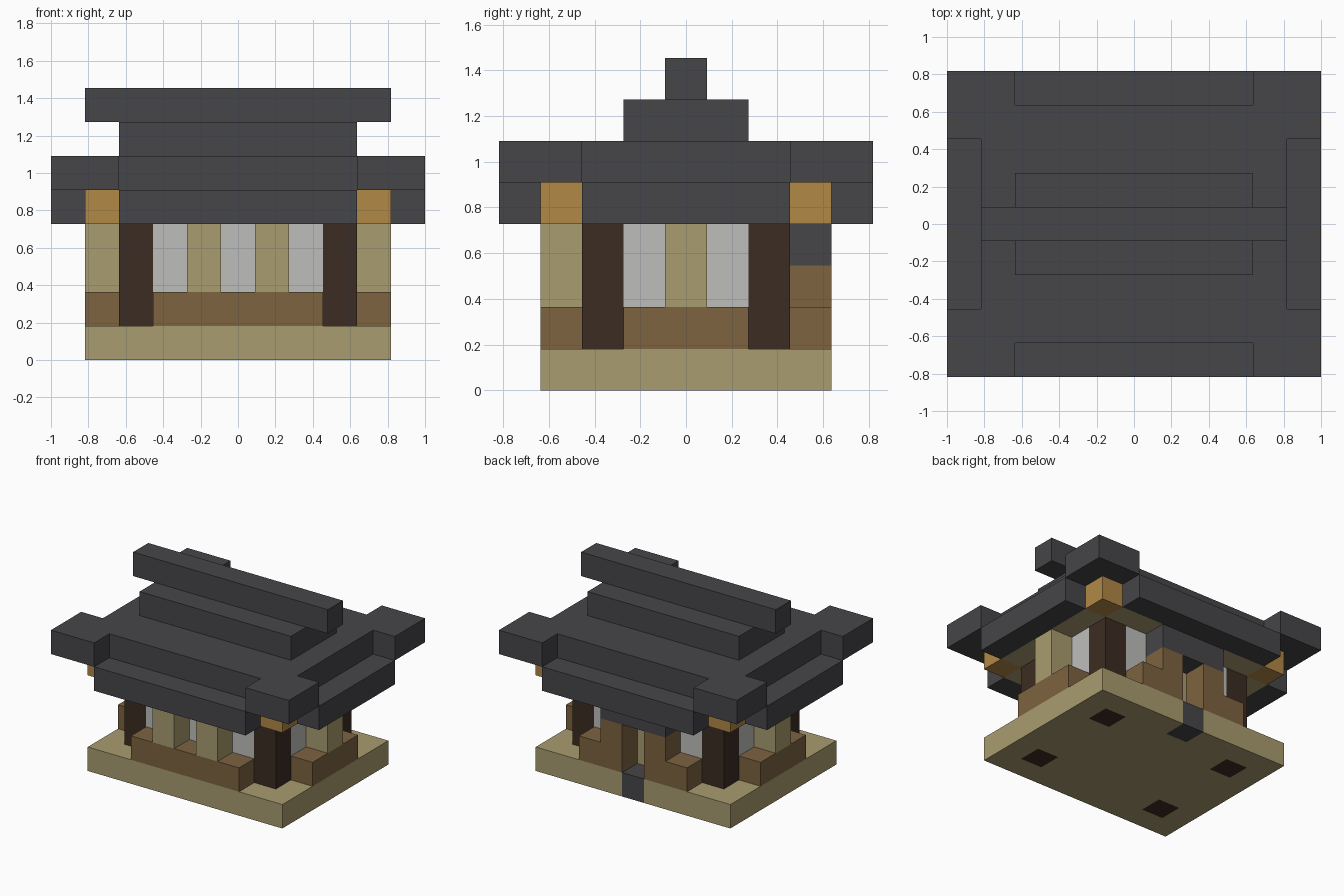
import bpy
import bmesh
from itertools import product
from mathutils import Vector

if "Cube" in bpy.data.objects:
    bpy.data.objects.remove(bpy.data.objects["Cube"], do_unlink=True)

# The pavilion sits on a grid of 11 x 9 x 8 cubes
NX, NY = 11, 9
U = 2 / NX


def material(name, hex_code):
    channels = [int(hex_code[i:i + 2], 16) / 255 for i in (0, 2, 4)]
    rgb = [c / 12.92 if c <= 0.04045 else ((c + 0.055) / 1.055) ** 2.4 for c in channels]
    mat = bpy.data.materials.new(name)
    mat.use_nodes = True
    mat.diffuse_color = (*rgb, 1)
    bsdf = next(n for n in mat.node_tree.nodes if n.type == "BSDF_PRINCIPLED")
    bsdf.inputs["Base Color"].default_value = (*rgb, 1)
    return mat


slate = material("slate_grey", "464549")
sand = material("sandstone", "A99C6F")
brown = material("brown_wood", "7D6341")
dark = material("dark_wood", "3B2C22")
honey = material("honey_wood", "B18845")
white = material("window_white", "BEBEBC")


def block(xs, ys, zs):
    """Cells of a box, each range given as inclusive (first, last)."""
    return set(product(*(range(a, b + 1) for a, b in (xs, ys, zs))))


def mirror(cells, in_x=True, in_y=True):
    """Add the mirrored copies of a set of cells."""
    if in_x:
        cells = cells | {(NX - 1 - x, y, z) for x, y, z in cells}
    if in_y:
        cells = cells | {(x, NY - 1 - y, z) for x, y, z in cells}
    return cells


def build(name, cells, mat):
    """Make the outer skin of a set of cells as one object."""
    bm = bmesh.new()
    origin = Vector((NX / 2, NY / 2, 0))
    for cell in cells:
        for axis in range(3):
            for side in (0, 1):
                near = list(cell)
                near[axis] += 2 * side - 1
                if tuple(near) in cells:
                    continue
                corners = []
                for a, b in ((0, 0), (1, 0), (1, 1), (0, 1)):
                    p = Vector(cell)
                    p[axis] += side
                    p[(axis + 1) % 3] += a
                    p[(axis + 2) % 3] += b
                    corners.append(bm.verts.new((p - origin) * U))
                bm.faces.new(corners if side else corners[::-1])
    bmesh.ops.remove_doubles(bm, verts=bm.verts, dist=U / 100)
    bmesh.ops.dissolve_limit(bm, angle_limit=0.01, verts=bm.verts, edges=bm.edges)
    mesh = bpy.data.meshes.new(name)
    bm.to_mesh(mesh)
    bm.free()
    mesh.materials.append(mat)
    obj = bpy.data.objects.new(name, mesh)
    bpy.context.collection.objects.link(obj)


# Corner posts run through the floor
posts = mirror(block((2, 2), (2, 2), (0, 3)))
build("corner_posts", posts, dark)

# Floor slab with a doorstep at the back
doorstep = block((5, 5), (7, 7), (0, 0))
build("floor_slab", block((1, 9), (1, 7), (0, 0)) - posts - doorstep, sand)
build("doorstep", doorstep, slate)

# Low wooden plinths on all sides, taller beside the back door
build("front_plinth", block((3, 7), (1, 1), (1, 1)), brown)
build("side_plinths", mirror(block((1, 1), (3, 5), (1, 1)), in_y=False), brown)
door_surround = block((3, 3), (7, 7), (1, 1)) | block((4, 4), (7, 7), (1, 2))
build("door_surround", mirror(door_surround, in_y=False), brown)
build("door_canopy", block((4, 6), (7, 7), (3, 3)), slate)

# Recessed walls and door
door = block((5, 5), (6, 6), (1, 3))
walls = block((2, 8), (2, 6), (1, 3)) - block((3, 7), (3, 5), (1, 3))
build("recessed_walls", walls - posts - door, white)
build("back_door", door, sand)

# Pillars standing on the plinths
build("front_pillars", mirror(block((4, 4), (1, 1), (2, 3)), in_y=False), sand)
build("side_pillars", mirror(block((1, 1), (4, 4), (2, 3)), in_y=False), sand)

# Ceiling layer with exposed corner beam ends
beam_ends = mirror(block((1, 1), (1, 1), (4, 4)))
build("beam_ends", beam_ends, honey)
build("ceiling", block((1, 9), (1, 7), (4, 4)) - beam_ends, sand)

# Roof: low eaves, main deck with raised corners, upper tier and ridge
eaves = mirror(block((2, 8), (0, 0), (4, 4)) | block((0, 0), (2, 6), (4, 4)))
build("roof_eaves", eaves, slate)
deck = block((1, 9), (1, 7), (5, 5)) | mirror(block((0, 1), (0, 1), (5, 5)))
build("roof_deck", deck, slate)
build("roof_upper_tier", block((2, 8), (3, 5), (6, 6)), slate)
build("roof_ridge", block((1, 9), (4, 4), (7, 7)), slate)
